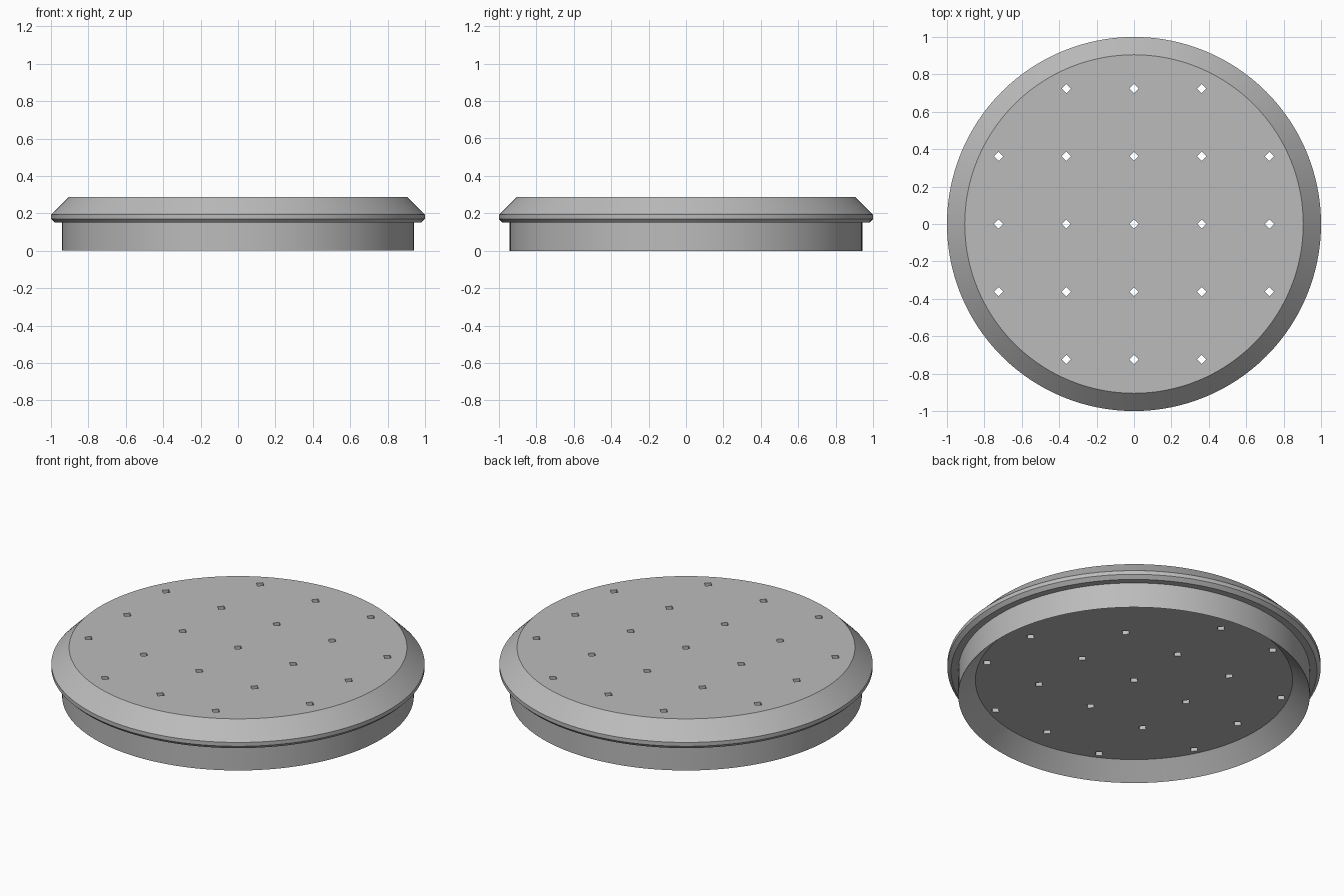
import bpy, bmesh, math

if "Cube" in bpy.data.objects:
    bpy.data.objects.remove(bpy.data.objects["Cube"])

SEGMENTS = 128
HOLE_PITCH = 0.362
HOLE_RADIUS = 0.025

grey = bpy.data.materials.new("plain grey")
grey.diffuse_color = (0.5, 0.5, 0.5, 1)
grey.use_nodes = True
grey.node_tree.nodes["Principled BSDF"].inputs["Base Color"].default_value = grey.diffuse_color


def make_object(name, bm):
    bmesh.ops.recalc_face_normals(bm, faces=bm.faces[:])
    mesh = bpy.data.meshes.new(name)
    bm.to_mesh(mesh)
    bm.free()
    mesh.materials.append(grey)
    obj = bpy.data.objects.new(name, mesh)
    bpy.context.collection.objects.link(obj)
    return obj


# Lid body: (radius, height) rings from the recessed underside to the top
profile = [(0.85, 0.092), (0.942, 0.0), (0.942, 0.15), (0.98, 0.15),
           (1.0, 0.17), (1.0, 0.193), (0.905, 0.288)]
bm = bmesh.new()
rings = []
for r, z in profile:
    rings.append([bm.verts.new((r * math.cos(a), r * math.sin(a), z))
                  for a in (2 * math.pi * i / SEGMENTS for i in range(SEGMENTS))])
for low, high in zip(rings, rings[1:]):
    for i in range(SEGMENTS):
        j = (i + 1) % SEGMENTS
        bm.faces.new((low[i], low[j], high[j], high[i]))
bm.faces.new(rings[0])
bm.faces.new(rings[-1])
lid = make_object("vented_lid", bm)

# Diamond-shaped vent holes on a 5 x 5 grid without its corners
bm = bmesh.new()
for ix in range(-2, 3):
    for iy in range(-2, 3):
        if abs(ix) + abs(iy) == 4:
            continue
        made = bmesh.ops.create_cone(bm, cap_ends=True, segments=4, depth=1,
                                     radius1=HOLE_RADIUS, radius2=HOLE_RADIUS)
        bmesh.ops.translate(bm, verts=made["verts"],
                            vec=(ix * HOLE_PITCH, iy * HOLE_PITCH, 0.2))
cutter = make_object("hole_cutter", bm)
cutter.hide_render = True

# Cut the holes, then discard the cutter
cut = lid.modifiers.new("vent holes", "BOOLEAN")
cut.operation = "DIFFERENCE"
cut.solver = "EXACT"
cut.object = cutter
bpy.context.view_layer.objects.active = lid
lid.select_set(True)
cutter.select_set(False)
bpy.ops.object.modifier_apply(modifier=cut.name)
bpy.data.objects.remove(cutter, do_unlink=True)

bpy.ops.object.shade_smooth_by_angle(angle=math.radians(30))
